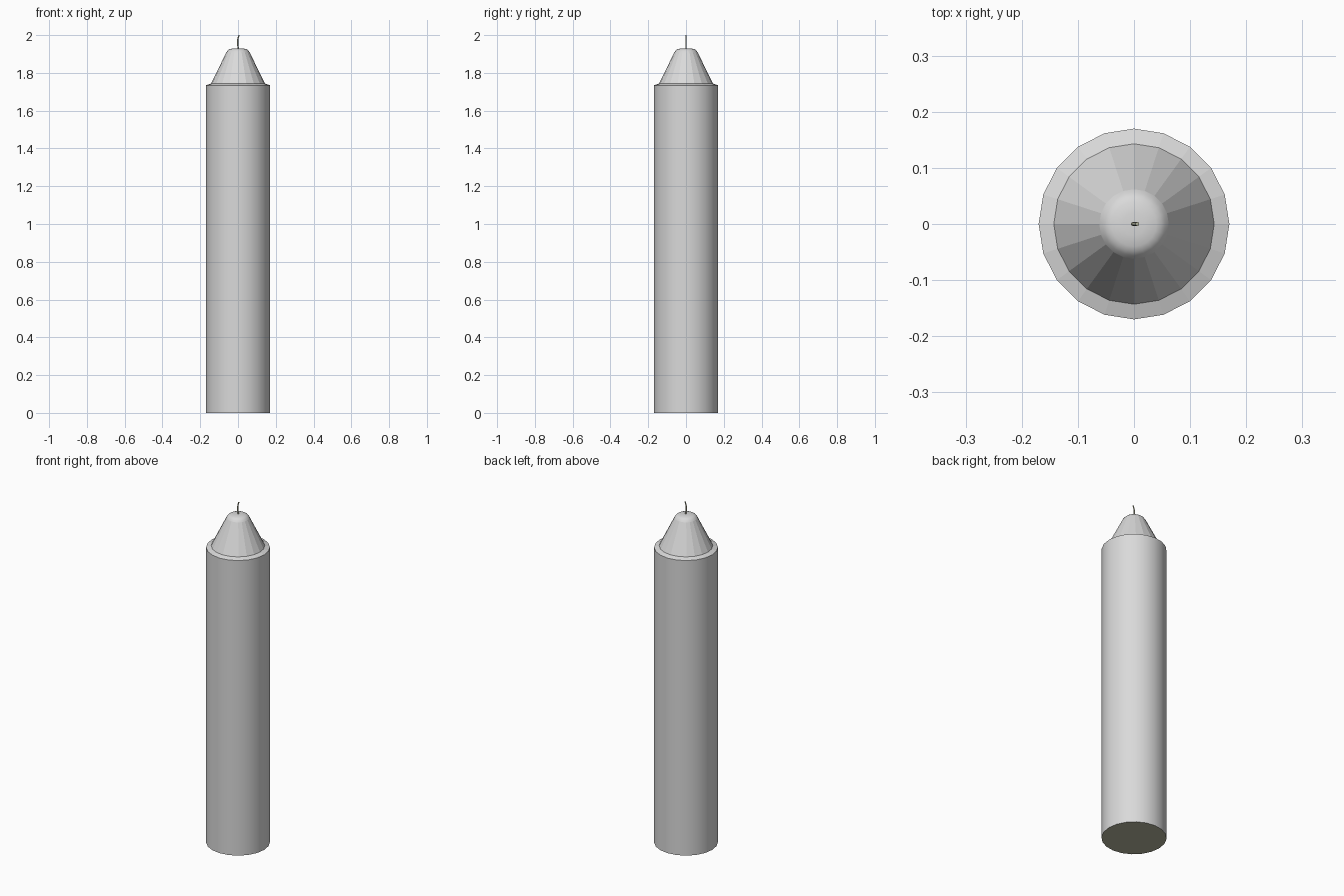
import bpy
from math import sin, cos, pi

SIDES = 20

old = bpy.data.objects.get("Cube")
if old:
    bpy.data.objects.remove(old, do_unlink=True)


def material(name, color):
    mat = bpy.data.materials.new(name)
    mat.use_nodes = True
    mat.diffuse_color = color
    mat.node_tree.nodes["Principled BSDF"].inputs["Base Color"].default_value = color
    return mat


def add_object(name, verts, faces, mat):
    mesh = bpy.data.meshes.new(name)
    mesh.from_pydata(verts, [], faces)
    mesh.materials.append(mat)
    obj = bpy.data.objects.new(name, mesh)
    bpy.context.collection.objects.link(obj)
    return obj


def loft(name, rings, mat):
    """Join equal rings of points with quads and cap both ends."""
    n = len(rings[0])
    verts = [p for ring in rings for p in ring]
    faces = [(k * n + i, k * n + (i + 1) % n, (k + 1) * n + (i + 1) % n, (k + 1) * n + i)
             for k in range(len(rings) - 1) for i in range(n)]
    faces.append(tuple(reversed(range(n))))
    faces.append(tuple(range(len(verts) - n, len(verts))))
    return add_object(name, verts, faces, mat)


def ring(radius, z, n=SIDES, x=0.0):
    return [(x + radius * cos(2 * pi * i / n), radius * sin(2 * pi * i / n), z) for i in range(n)]


wax = material("pale grey wax", (0.7, 0.7, 0.7, 1))
olive = material("dull olive", (0.47, 0.47, 0.34, 1))

# Candle: straight body, shallow sloped rim, cone and rounded tip
profile = [(0.17, 0), (0.17, 1.734), (0.143, 1.743), (0.062, 1.908),
           (0.056, 1.917), (0.049, 1.923), (0.04, 1.927), (0.02, 1.93)]
candle = loft("candle", [ring(r, z) for r, z in profile], wax)
candle.data.materials.append(olive)

# Smooth body and rounded tip, faceted rim and cone, olive underside
for face in candle.data.polygons:
    on_body = face.center.z < 1.7 and abs(face.normal.z) < 0.1
    face.use_smooth = on_body or face.center.z > 1.91
    face.material_index = int(face.normal.z < -0.9)

# Wick: thin strand with a slight bend
path = [(0.003, 1.925), (-0.001, 1.945), (-0.002, 1.965), (0.0, 1.983), (0.006, 2.0)]
wick = loft("wick", [ring(0.0035, z, 8, x) for x, z in path], olive)
for face in wick.data.polygons:
    face.use_smooth = len(face.vertices) == 4
